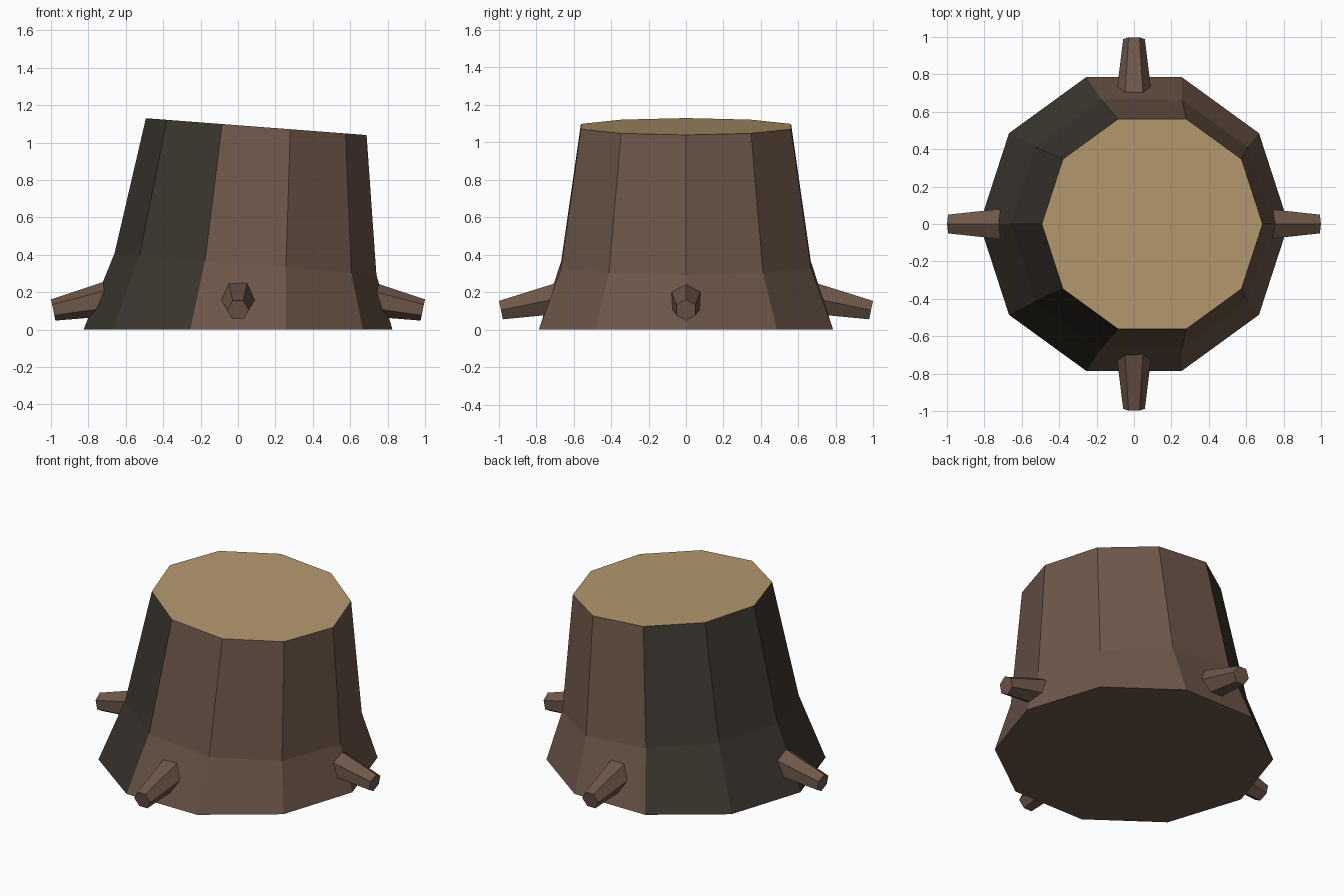
import bpy, bmesh, math
from mathutils import Matrix, Vector

if "Cube" in bpy.data.objects:
    bpy.data.objects.remove(bpy.data.objects["Cube"])


def material(name, color):
    m = bpy.data.materials.new(name)
    m.diffuse_color = (*color, 1)
    m.use_nodes = True
    m.node_tree.nodes["Principled BSDF"].inputs["Base Color"].default_value = m.diffuse_color
    return m


bark = material("brown bark", (0.155, 0.095, 0.067))
dark_bark = material("dark mossy bark", (0.046, 0.038, 0.029))
wood = material("cut wood", (0.46, 0.32, 0.16))


def add_object(name, bm, materials):
    mesh = bpy.data.meshes.new(name)
    bmesh.ops.recalc_face_normals(bm, faces=bm.faces)
    bm.to_mesh(mesh)
    bm.free()
    for m in materials:
        mesh.materials.append(m)
    ob = bpy.data.objects.new(name, mesh)
    bpy.context.collection.objects.link(ob)
    return ob


# Trunk: ten-sided rings that narrow, lean towards +x and tilt with height
SIDES = 10
RINGS = [  # centre x, centre z, radius, drop across the radius
    (0.0, 0.0, 0.826, 0.0),
    (0.04, 0.35, 0.70, 0.058),
    (0.0975, 1.085, 0.59, 0.045),
]
bm = bmesh.new()
rings = []
for cx, cz, r, drop in RINGS:
    ring = []
    for i in range(SIDES):
        a = math.tau * i / SIDES
        ring.append(bm.verts.new((cx + r * math.cos(a), r * math.sin(a),
                                  cz - drop * math.cos(a))))
    rings.append(ring)
for low, high in zip(rings, rings[1:]):
    for i in range(SIDES):
        j = (i + 1) % SIDES
        face = bm.faces.new((low[i], low[j], high[j], high[i]))
        # The sides facing -x are darker
        face.material_index = 1 if math.cos(math.tau * (i + 0.5) / SIDES) < -0.5 else 0
bm.faces.new(rings[0][::-1])
bm.faces.new(rings[-1]).material_index = 2
add_object("stump_trunk", bm, [bark, dark_bark, wood])

# Roots: four tapered six-sided stubs sloping down and outwards
TILT = 0.2
LENGTH = 0.35
TIP = Vector((0.988, 0, 0.105))
for k, name in enumerate(("right", "back", "left", "front")):
    bm = bmesh.new()
    bmesh.ops.create_cone(bm, cap_ends=True, segments=6, radius1=0.10,
                          radius2=0.058, depth=LENGTH)
    # Side roots have an edge on top, front and back roots a flat
    spin = 0 if k % 2 == 0 else math.pi / 6
    bmesh.ops.rotate(bm, verts=bm.verts, matrix=Matrix.Rotation(math.pi / 2, 3, 'Z'))
    xs = [v for v in bm.verts if abs(v.co.x) < 1e-4]
    if not xs:
        spin += 0
    else:
        spin += math.pi / 2  # put a corner on the x axis before tipping over
    bmesh.ops.rotate(bm, verts=bm.verts, matrix=Matrix.Rotation(spin, 3, 'Z'))
    bmesh.ops.rotate(bm, verts=bm.verts,
                     matrix=Matrix.Rotation(math.pi / 2 + TILT, 3, 'Y'))
    axis = Vector((math.cos(TILT), 0, -math.sin(TILT)))
    bmesh.ops.translate(bm, verts=bm.verts, vec=TIP - axis * LENGTH / 2)
    bmesh.ops.rotate(bm, verts=bm.verts, matrix=Matrix.Rotation(k * math.pi / 2, 3, 'Z'))
    add_object(name + "_root", bm, [bark])
